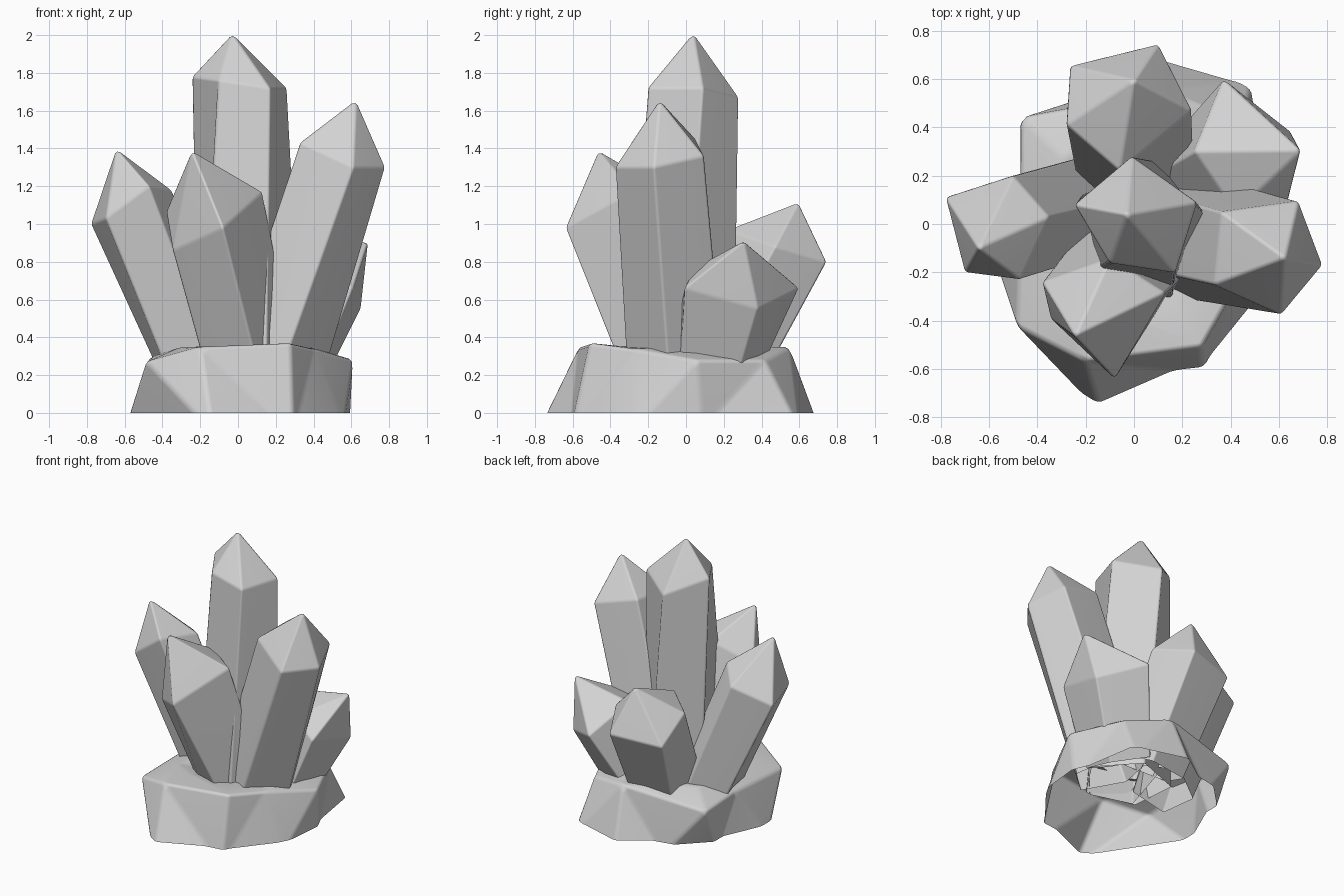
import bpy
import bmesh
from math import radians, tau
from mathutils import Quaternion, Vector

default_cube = bpy.data.objects.get("Cube")
if default_cube:
    bpy.data.objects.remove(default_cube, do_unlink=True)

# Single stone colour
stone = bpy.data.materials.new("pale grey stone")
stone.use_nodes = True
stone_colour = (0.65, 0.65, 0.65, 1)
stone.diffuse_color = stone_colour
stone.node_tree.nodes["Principled BSDF"].inputs["Base Color"].default_value = stone_colour


def finish(bm, name, width):
    """Round the edges, trim to the ground and make a smooth shaded object."""
    bmesh.ops.recalc_face_normals(bm, faces=bm.faces)
    sharp = [e for e in bm.edges if e.calc_face_angle(0) > 0.2]
    bmesh.ops.bevel(bm, geom=sharp, offset=width, offset_type='OFFSET',
                    segments=2, profile=0.5, affect='EDGES', clamp_overlap=True)
    bmesh.ops.bisect_plane(bm, geom=bm.verts[:] + bm.edges[:] + bm.faces[:],
                           plane_co=(0, 0, 0), plane_no=(0, 0, 1), clear_inner=True)
    mesh = bpy.data.meshes.new(name)
    bm.to_mesh(mesh)
    bm.free()
    mesh.materials.append(stone)
    for polygon in mesh.polygons:
        polygon.use_smooth = True
    obj = bpy.data.objects.new(name, mesh)
    bpy.context.scene.collection.objects.link(obj)
    obj.modifiers.new("flat face shading", 'WEIGHTED_NORMAL')


def join_rings(bm, lower, upper):
    """Bridge two rings of the same count with quads."""
    count = len(lower)
    for i in range(count):
        j = (i + 1) % count
        bm.faces.new((lower[i], lower[j], upper[j], upper[i]))


def crystal(name, tip, foot, taper, shoulder, twist=0):
    """Regular open foot, irregular shoulder ring and a pointed tip."""
    ring = [Vector(p) for p in shoulder]
    count = len(ring)
    centre = sum(ring, Vector()) / count
    foot = Vector(foot)
    axis = (centre - foot).normalized()
    buried = foot - axis * 0.15
    flat = [p - centre - axis * (p - centre).dot(axis) for p in ring]
    radius = taper * sum(v.length for v in flat) / count
    spoke = flat[0].normalized() * radius

    bm = bmesh.new()
    lower = [bm.verts.new(buried + Quaternion(axis, radians(twist) + tau * i / count) @ spoke)
             for i in range(count)]
    upper = [bm.verts.new(p) for p in ring]
    point = bm.verts.new(tip)
    join_rings(bm, lower, upper)
    for i in range(count):
        bm.faces.new((upper[i], upper[(i + 1) % count], point))
    finish(bm, name, 0.012)


# Crystals, each with its shoulder ring listed anticlockwise from above
crystal("centre_crystal", (-.03, .04, 2.01), (.04, -.03, .3), 1.2,
        [(.26, .09, 1.72), (-.01, .28, 1.67), (-.245, .08, 1.78),
         (-.1, -.16, 1.76), (.17, -.2, 1.72)], twist=-14)
crystal("left_crystal", (.625, -.14, 1.655), (.215, -.05, .33), 1.06,
        [(.78, -.17, 1.3), (.68, .095, 1.36), (.36, .05, 1.45),
         (.33, -.25, 1.43), (.61, -.375, 1.3)])
crystal("front_crystal", (-.245, -.465, 1.39), (.03, -.115, .35), .92,
        [(-.08, -.64, .98), (.13, -.285, 1.17), (-.1, -.14, 1.2),
         (-.38, -.24, 1.07), (-.345, -.39, .86)])
crystal("right_crystal", (-.645, -.1, 1.4), (-.23, .07, .28), .9,
        [(-.78, .11, 1), (-.7, -.2, 1.03), (-.47, -.23, 1.2),
         (-.35, .03, 1.18), (-.5, .2, 1.1)])
crystal("back_crystal", (0, .595, 1.115), (0, .235, .32), .88,
        [(.1, .745, .8), (-.265, .655, .765), (-.28, .41, .93),
         (-.06, .22, .97), (.24, .47, .88)])
crystal("back_left_crystal", (.69, .305, .91), (.28, .16, .3), .86,
        [(.65, .38, .55), (.37, .6, .66), (.25, .3, .83),
         (.42, .05, .77), (.61, -.01, .66)])

# Rock base: an open-bottomed shell that folds in under the crystals
rim = [(-.15, -.74), (.29, -.59), (.52, -.29), (.59, .08), (.48, .56),
       (.1, .68), (-.25, .51), (-.45, .23), (-.57, -.17)]
ledge = [(-.2, -.57, .35), (.28, -.51, .37), (.41, -.28, .34),
         (.61, .06, .28), (.45, .42, .28), (.13, .55, .35),
         (-.47, .44, .27), (-.47, .1, .29), (-.485, -.425, .27)]

bm = bmesh.new()
# The walls run on below the ground and are trimmed level afterwards
rings = [[bm.verts.new(Vector((*low, 0)).lerp(Vector(high), -0.3))
          for low, high in zip(rim, ledge)],
         [bm.verts.new(p) for p in ledge]]
for scale, height in ((.62, .35), (.4, .32)):
    rings.append([bm.verts.new((x * scale, y * scale, height)) for x, y, z in ledge])
for lower, upper in zip(rings, rings[1:]):
    join_rings(bm, lower, upper)
# Split the twisted quads into rough stone facets
bmesh.ops.triangulate(bm, faces=bm.faces)
finish(bm, "rock_base", 0.02)
